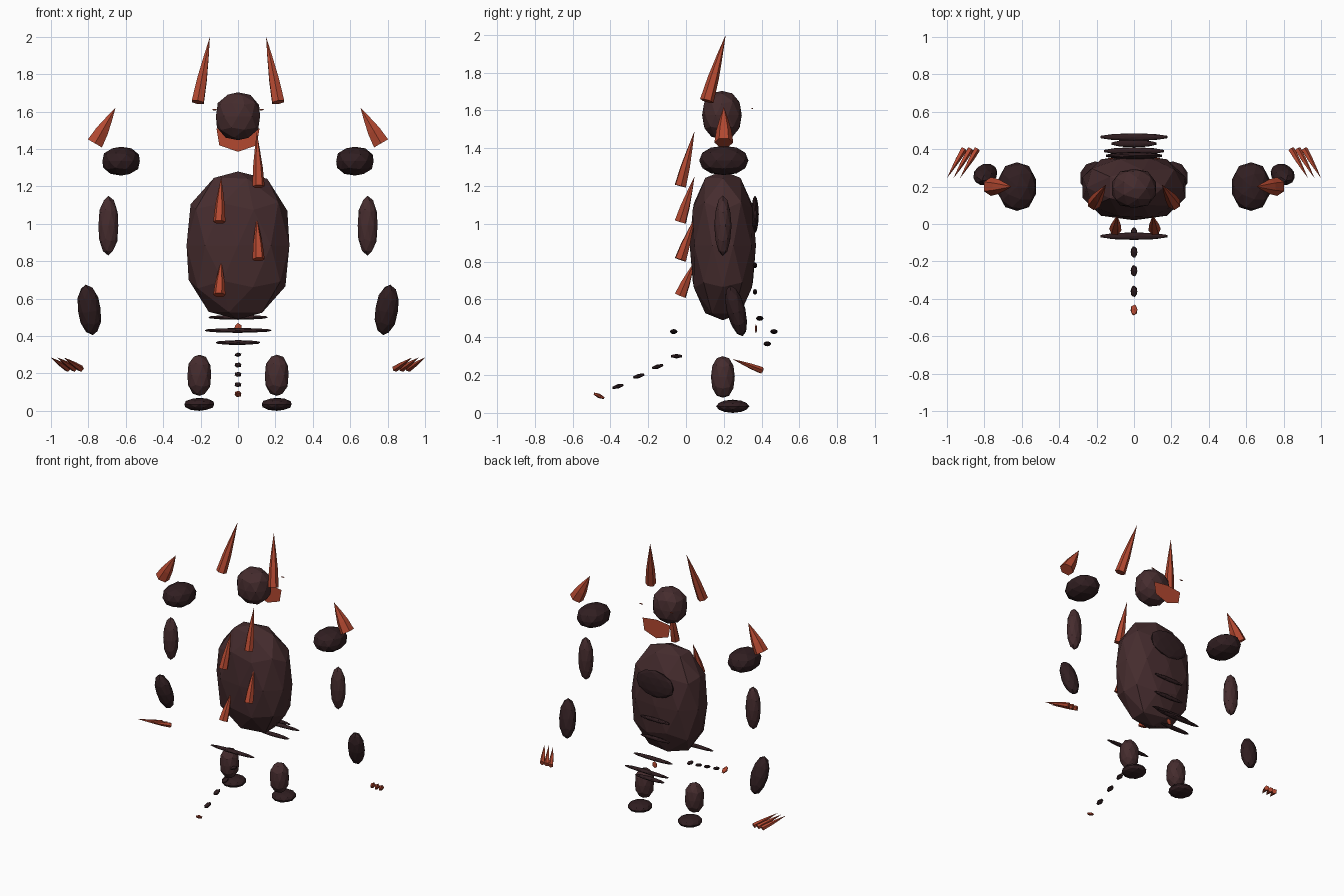
import bpy, bmesh, math
from mathutils import Vector, Euler

if "Cube" in bpy.data.objects:
    bpy.data.objects.remove(bpy.data.objects["Cube"])


def material(name, rgb):
    m = bpy.data.materials.new(name)
    m.diffuse_color = (*rgb, 1)
    m.use_nodes = True
    m.node_tree.nodes["Principled BSDF"].inputs["Base Color"].default_value = m.diffuse_color
    return m


HIDE = material("hide", (0.06, 0.025, 0.027))
DARK = material("dark_hide", (0.03, 0.013, 0.015))
RED = material("horn_red", (0.45, 0.065, 0.03))


def add(name, bm, mat):
    bmesh.ops.recalc_face_normals(bm, faces=bm.faces)
    me = bpy.data.meshes.new(name)
    bm.to_mesh(me)
    bm.free()
    me.materials.append(mat)
    ob = bpy.data.objects.new(name, me)
    bpy.context.collection.objects.link(ob)
    return ob


def blob(name, center, half, mat=HIDE, rot=(0, 0, 0), power=2.0, detail=2):
    """Faceted ellipsoid; power above 2 makes it boxier."""
    bm = bmesh.new()
    bmesh.ops.create_icosphere(bm, subdivisions=detail, radius=1)
    for v in bm.verts:
        n = sum(abs(c) ** power for c in v.co) ** (1 / power)
        v.co /= n
    big = [max(abs(v.co[i]) for v in bm.verts) for i in range(3)]
    r = Euler([math.radians(a) for a in rot])
    for v in bm.verts:
        p = Vector([v.co[i] / big[i] * half[i] for i in range(3)])
        p.rotate(r)
        v.co = p + Vector(center)
    return add(name, bm, mat)


def spike(name, base, tip, radius, sides=6):
    """Tapering horn from base to tip, slightly fuller in the middle."""
    bm = bmesh.new()
    base, tip = Vector(base), Vector(tip)
    axis = tip - base
    q = axis.to_track_quat('Z', 'Y')
    rings = []
    for t, k in ((0, 1), (0.35, 0.8), (0.7, 0.4)):
        ring = []
        for i in range(sides):
            a = 2 * math.pi * i / sides
            p = Vector((math.cos(a) * radius * k, math.sin(a) * radius * k, 0))
            ring.append(bm.verts.new(base + axis * t + q @ p))
        rings.append(ring)
    top = bm.verts.new(tip)
    bm.faces.new(rings[0])
    for i in range(sides):
        j = (i + 1) % sides
        for a, b in zip(rings, rings[1:]):
            bm.faces.new((a[i], a[j], b[j], b[i]))
        bm.faces.new((rings[-1][i], rings[-1][j], top))
    return add(name, bm, RED)


# Body and head
blob("torso", (0, 0.195, 0.885), (0.275, 0.175, 0.395), power=2.5)
blob("head", (0, 0.19, 1.575), (0.118, 0.105, 0.128), power=2.4)
blob("chest_plate", (0, 0.365, 1.05), (0.15, 0.02, 0.1), DARK)

# Flat jaw plate on the face side
bm = bmesh.new()
outline = ((-0.115, 1.51), (-0.1, 1.42), (0, 1.385), (0.1, 1.42), (0.115, 1.51), (0, 1.525))
bm.faces.new([bm.verts.new((x, 0.35, z)) for x, z in outline])
add("jaw_plate", bm, RED)

# Belly ridges, hip bands and the small buckle
for i, z in enumerate((0.78, 0.64)):
    blob(f"belly_ridge_{i}", (0, 0.365, z), (0.12, 0.012, 0.015), DARK)
for i, (y, z, w) in enumerate(((0.39, 0.5, 0.16), (0.465, 0.43, 0.18), (0.43, 0.365, 0.12), (-0.065, 0.43, 0.18))):
    blob(f"hip_band_{i}", (0, y, z), (w, 0.02, 0.013), DARK)
blob("buckle", (0, 0.37, 0.445), (0.02, 0.005, 0.025), RED, detail=1)

# Mirrored limbs and horns
for side, s in (("left", -1), ("right", 1)):
    blob(f"{side}_shoulder", (s * 0.625, 0.2, 1.335), (0.1, 0.13, 0.077), DARK, power=2.3)
    blob(f"{side}_upper_arm", (s * 0.693, 0.195, 0.99), (0.053, 0.046, 0.16), HIDE)
    blob(f"{side}_forearm", (s * 0.795, 0.265, 0.54), (0.06, 0.05, 0.14), DARK, rot=(14, s * 8, 0))
    blob(f"{side}_shin", (s * 0.207, 0.195, 0.19), (0.063, 0.063, 0.11), HIDE, power=2.4)
    blob(f"{side}_foot", (s * 0.207, 0.247, 0.035), (0.08, 0.088, 0.035), DARK)
    spike(f"{side}_horn", (s * 0.215, 0.11, 1.65), (s * 0.15, 0.21, 2.0), 0.037)
    spike(f"{side}_shoulder_spike", (s * 0.765, 0.2, 1.43), (s * 0.655, 0.2, 1.62), 0.05)
    blob(f"{side}_eye", (s * 0.125, 0.35, 1.61), (0.015, 0.004, 0.004), RED, detail=1)
    for i in range(3):
        x = 0.84 + 0.035 * i
        spike(f"{side}_claw_{i}", (s * x, 0.40, 0.225), (s * (x + 0.09), 0.245, 0.285), 0.018, 5)

# Staggered spine spikes
for i, (x, z, top) in enumerate(((-0.1, 0.62, 0.8), (0.11, 0.81, 1.03), (-0.1, 1.01, 1.25), (0.11, 1.2, 1.49))):
    spike(f"spine_spike_{i}", (x, -0.03, z), (x - math.copysign(0.01, x), 0.045, top), 0.033)

# Tail segments ending in a red tip
for i, (y, z) in enumerate(((-0.05, 0.3), (-0.15, 0.245), (-0.25, 0.195), (-0.36, 0.14), (-0.46, 0.09))):
    blob(f"tail_segment_{i}", (0, y, z), (0.018, 0.03, 0.012), RED if i == 4 else DARK,
         rot=(-25 if i == 4 else 15 if i else 0, 0, 0), detail=1)
